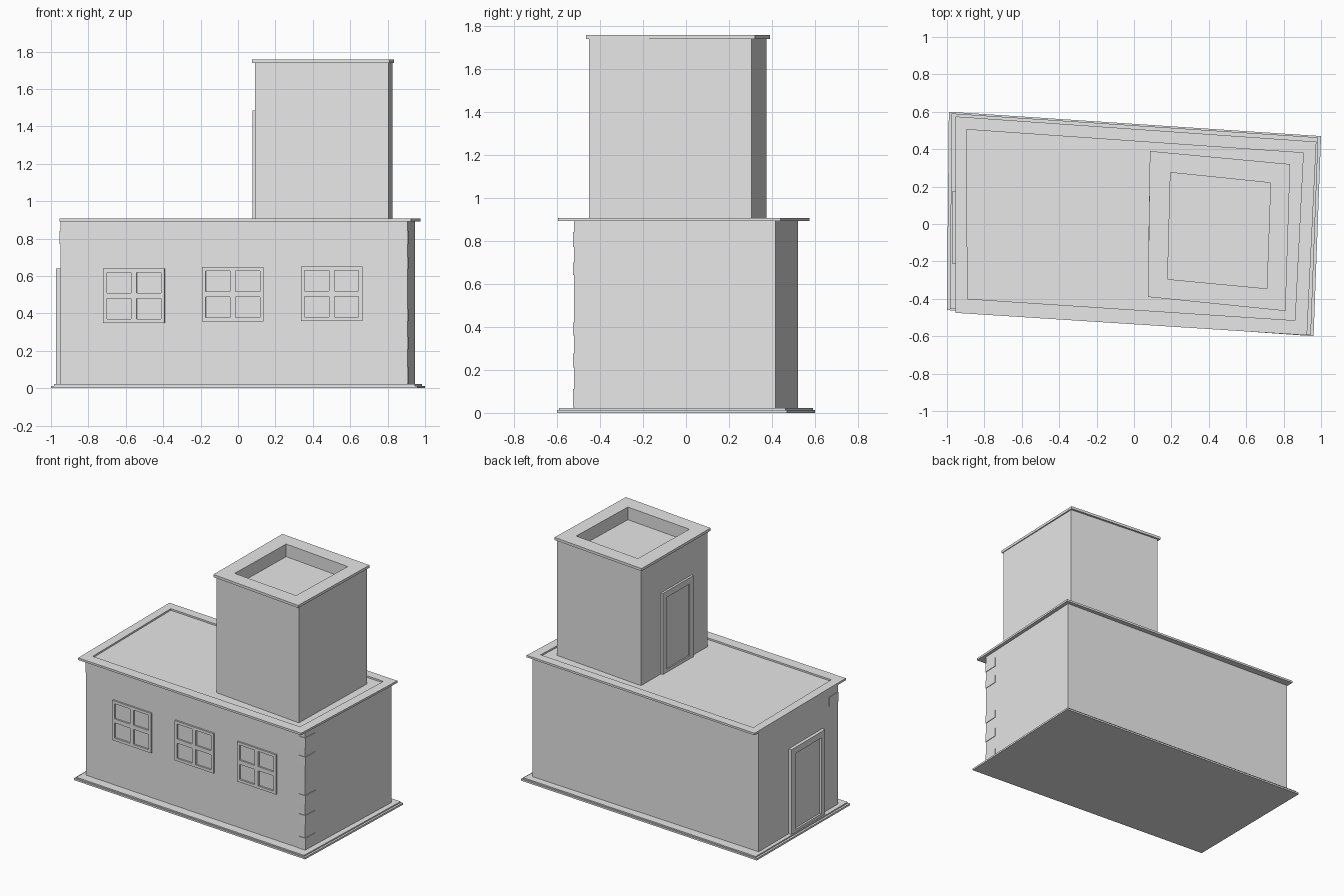
import bpy
import bmesh
from mathutils import Vector

cube = bpy.data.objects.get("Cube")
if cube:
    bpy.data.objects.remove(cube, do_unlink=True)

GREY = (0.8, 0.8, 0.8, 1.0)
plaster = bpy.data.materials.new("plain grey")
plaster.use_nodes = True
plaster.diffuse_color = GREY
plaster.node_tree.nodes["Principled BSDF"].inputs["Base Color"].default_value = GREY

# Floor plans, as corners: back left, front left, front right, back right
BASE = [(-0.99, 0.60), (-1.0, -0.46), (0.96, -0.60), (1.0, 0.47)]
WALL = [(-0.95, 0.52), (-0.95, -0.39), (0.905, -0.52), (0.945, 0.415)]
ROOF = [(-0.955, 0.575), (-0.955, -0.475), (0.925, -0.595), (0.975, 0.44)]
ROOF_IN = [(-0.895, 0.505), (-0.89, -0.40), (0.86, -0.515), (0.905, 0.38)]
TOWER = [(0.10, 0.375), (0.09, -0.375), (0.805, -0.45), (0.825, 0.305)]
CAP = [(0.085, 0.39), (0.075, -0.39), (0.81, -0.465), (0.835, 0.32)]
CAP_IN = [(0.195, 0.275), (0.18, -0.295), (0.71, -0.345), (0.73, 0.22)]


def scaled(plan, k):
    return [(x * k, y * k) for x, y in plan]


def finish(name, bm):
    bmesh.ops.recalc_face_normals(bm, faces=bm.faces)
    mesh = bpy.data.meshes.new(name)
    bm.to_mesh(mesh)
    bm.free()
    mesh.materials.append(plaster)
    obj = bpy.data.objects.new(name, mesh)
    bpy.context.collection.objects.link(obj)
    return obj


def loft(name, rings):
    """Skin a stack of (plan, height) rings and close both ends."""
    bm = bmesh.new()
    loops = [[bm.verts.new((x, y, z)) for x, y in plan] for plan, z in rings]
    for a, b in zip(loops, loops[1:]):
        for i in range(4):
            j = (i + 1) % 4
            bm.faces.new((a[i], a[j], b[j], b[i]))
    bm.faces.new(loops[0])
    bm.faces.new(loops[-1])
    return finish(name, bm)


def on_wall(name, start, end, blocks):
    """Blocks (s0, s1, z0, z1, d0, d1) along a wall, d measured outward."""
    start, end = Vector(start), Vector(end)
    u = (end - start).normalized()
    n = Vector((u.y, -u.x))
    bm = bmesh.new()
    for s0, s1, z0, z1, d0, d1 in blocks:
        made = bmesh.ops.create_cube(bm, size=1)["verts"]
        for v in made:
            p = start + u * (s1 if v.co.x > 0 else s0) + n * (d1 if v.co.y > 0 else d0)
            v.co = (p.x, p.y, z1 if v.co.z > 0 else z0)
    return finish(name, bm)


def window(name, x, z):
    w, h, rim, bar = 0.33, 0.29, 0.02, 0.03
    s = x - WALL[1][0]
    mid_s, mid_z = s + w / 2, z + h / 2
    d = (-0.01, 0.012)
    blocks = [(s, s + rim, z, z + h, *d), (s + w - rim, s + w, z, z + h, *d),
              (s + rim, s + w - rim, z, z + rim, *d),
              (s + rim, s + w - rim, z + h - rim, z + h, *d),
              (mid_s - bar / 2, mid_s + bar / 2, z + rim, z + h - rim, *d)]
    for a, b in ((s + rim, mid_s - bar / 2), (mid_s + bar / 2, s + w - rim)):
        blocks.append((a, b, mid_z - bar / 2, mid_z + bar / 2, *d))
    on_wall(name, WALL[1], WALL[2], blocks)


def door(name, plan, s0, s1, z0, z1, depth):
    rim = 0.045
    d = (-0.01, depth)
    on_wall(name + "_frame", plan[0], plan[1], [
        (s0, s0 + rim, z0, z1, *d), (s1 - rim, s1, z0, z1, *d),
        (s0 + rim, s1 - rim, z1 - rim, z1, *d),
        (s0 + rim, s1 - rim, z0, z0 + rim / 2, *d)])
    on_wall(name + "_panel", plan[0], plan[1],
            [(s0 + rim, s1 - rim, z0 + rim / 2, z1 - rim, -0.01, depth * 0.4)])


# Stepped base slab
STEP = scaled(BASE, 0.985)
loft("base_slab", [(BASE, 0), (BASE, 0.013), (STEP, 0.013), (STEP, 0.022)])

# Main hall with overhanging roof rim and a shallow sunken roof
loft("main_hall", [(WALL, 0.015), (WALL, 0.892), (ROOF, 0.892), (ROOF, 0.907),
                   (ROOF_IN, 0.907), (ROOF_IN, 0.895)])

# Tower with overhanging rim and a deep sunken roof
loft("tower", [(TOWER, 0.89), (TOWER, 1.738), (CAP, 1.738), (CAP, 1.757),
               (CAP_IN, 1.757), (CAP_IN, 1.665)])

# Front windows
for i, (x, z) in enumerate([(-0.72, 0.35), (-0.19, 0.358), (0.34, 0.36)]):
    window(f"front_window_{i + 1}", x, z)

# Doors on the right-hand wall and on the tower
door("hall_door", WALL, 0.345, 0.73, 0.02, 0.64, 0.024)
door("tower_door", TOWER, 0.225, 0.57, 0.895, 1.485, 0.016)

# Thin corner stones
heights = [(0.025, 0.11), (0.21, 0.275), (0.36, 0.42), (0.64, 0.70), (0.77, 0.84)]
on_wall("corner_stones", WALL[2], WALL[3],
        [(-0.004, 0.105, a, b, -0.05, 0.004) for a, b in heights])
length = (Vector(WALL[1]) - Vector(WALL[0])).length
on_wall("upper_corner_stone", WALL[0], WALL[1],
        [(length - 0.1, length, 0.77, 0.84, -0.05, 0.004)])
